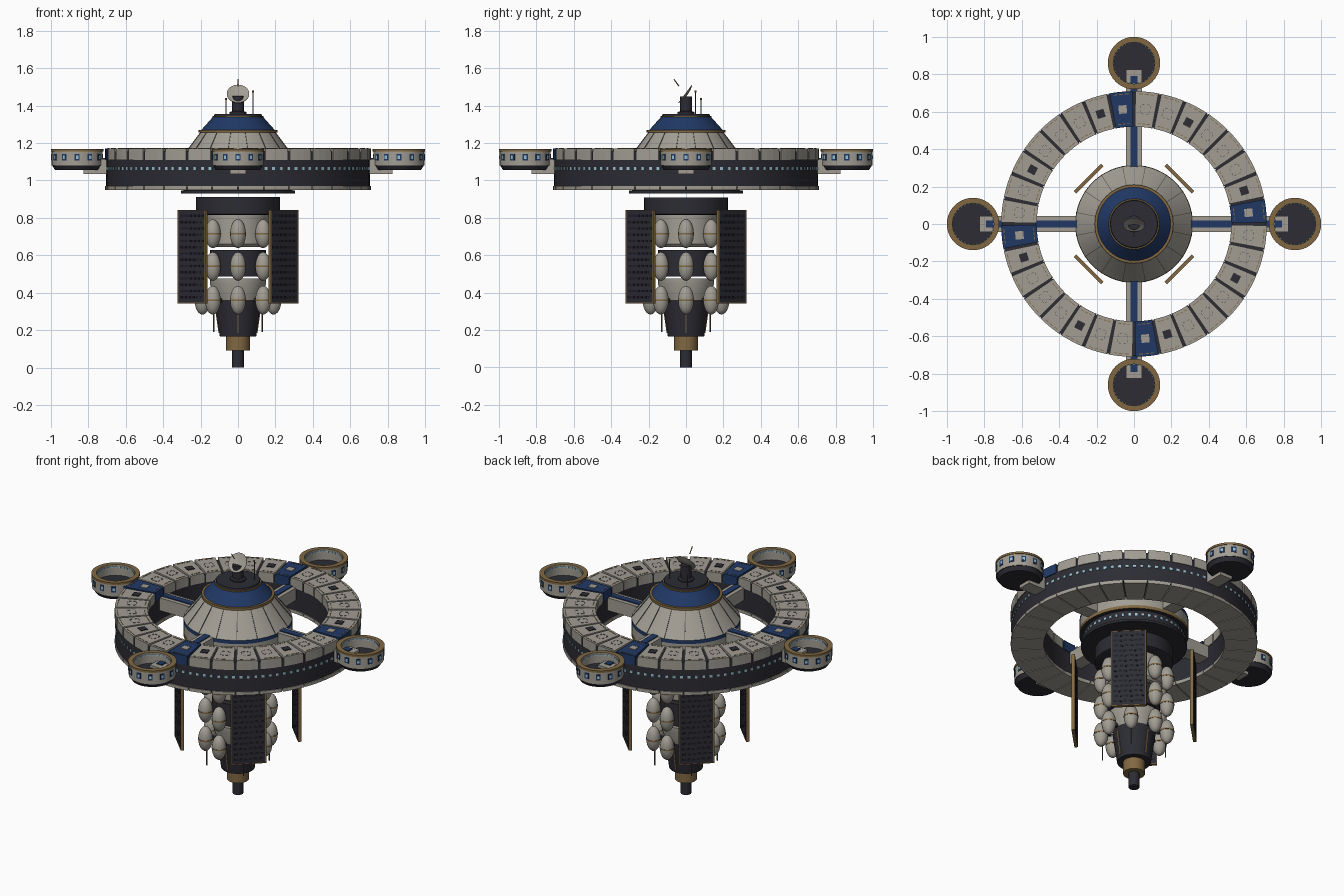
import bpy, bmesh, math
from mathutils import Matrix, Vector

if "Cube" in bpy.data.objects:
    bpy.data.objects.remove(bpy.data.objects["Cube"])

COL = {"light_hull": (0.36, 0.34, 0.295), "dark_hull": (0.025, 0.025, 0.034),
       "blue_paint": (0.015, 0.04, 0.13), "gold_trim": (0.22, 0.14, 0.055),
       "window_glow": (0.32, 0.55, 0.65), "panel_black": (0.012, 0.012, 0.018),
       "seam_grey": (0.12, 0.11, 0.095)}
LIGHT, DARK, BLUE, GOLD, GLOW, BLACK, GREY = range(7)
MATS = []
for name, c in COL.items():
    m = bpy.data.materials.new(name)
    m.diffuse_color = (*c, 1)
    m.use_nodes = True
    m.node_tree.nodes["Principled BSDF"].inputs["Base Color"].default_value = m.diffuse_color
    MATS.append(m)


def finish(bm, name, smooth=False):
    bmesh.ops.recalc_face_normals(bm, faces=bm.faces)
    me = bpy.data.meshes.new(name)
    bm.to_mesh(me)
    bm.free()
    for m in MATS:
        me.materials.append(m)
    ob = bpy.data.objects.new(name, me)
    bpy.context.collection.objects.link(ob)
    if smooth:
        bpy.ops.object.select_all(action='DESELECT')
        ob.select_set(True)
        bpy.context.view_layer.objects.active = ob
        bpy.ops.object.shade_smooth_by_angle(angle=math.radians(30))
    return ob


def lathe(bm, prof, mats, n=48, closed=False, mw=Matrix()):
    """Spin (radius, z) points; mats gives one colour per band; open ends are capped."""
    rings = [[bm.verts.new(mw @ Vector((r * math.cos(2 * math.pi * i / n), r * math.sin(2 * math.pi * i / n), z)))
              for i in range(n)] for r, z in prof]
    bands = len(prof) if closed else len(prof) - 1
    if isinstance(mats, int):
        mats = [mats] * bands
    for k in range(bands):
        a, b = rings[k], rings[(k + 1) % len(prof)]
        for i in range(n):
            j = (i + 1) % n
            bm.faces.new((a[i], a[j], b[j], b[i])).material_index = mats[k]
    if not closed:
        bm.faces.new(rings[0]).material_index = mats[0]
        bm.faces.new(rings[-1]).material_index = mats[-1]


def box(bm, lo, hi, mat, mw=Matrix()):
    v = [bm.verts.new(mw @ Vector((x, y, z))) for x in (lo[0], hi[0]) for y in (lo[1], hi[1]) for z in (lo[2], hi[2])]
    for f in ((0, 1, 3, 2), (4, 6, 7, 5), (0, 4, 5, 1), (2, 3, 7, 6), (0, 2, 6, 4), (1, 5, 7, 3)):
        bm.faces.new([v[i] for i in f]).material_index = mat


def arc_tile(bm, r0, r1, z0, z1, a0, a1, mat, n=3):
    """Curved slab between two angles (degrees)."""
    cs = []
    for i in range(n + 1):
        a = math.radians(a0 + (a1 - a0) * i / n)
        cs.append([bm.verts.new((r * math.cos(a), r * math.sin(a), z))
                   for r, z in ((r0, z0), (r1, z0), (r1, z1), (r0, z1))])
    faces = [cs[0], cs[-1]]
    for p, q in zip(cs, cs[1:]):
        faces += [(p[k], p[(k + 1) % 4], q[(k + 1) % 4], q[k]) for k in range(4)]
    for f in faces:
        bm.faces.new(f).material_index = mat


def rot(deg):
    return Matrix.Rotation(math.radians(deg), 4, 'Z')


def at(x, y, z=0):
    return Matrix.Translation((x, y, z))


# Habitat ring: dark body with windows
bm = bmesh.new()
lathe(bm, [(0.525, 0.965), (0.705, 0.965), (0.705, 1.155), (0.525, 1.155)], DARK, 96, True)
finish(bm, "ring_body", True)
bm = bmesh.new()
for i in range(104):
    box(bm, (0.700, -0.008, 1.056), (0.708, 0.008, 1.071), GLOW, rot((i + 0.5) * 360 / 104))
finish(bm, "ring_windows")

# Ring deck tiles, four of them blue, with hatches and dashed markings
STEP = 360 / 32
tiles, marks = bmesh.new(), bmesh.new()
for i in range(32):
    a, b = i * STEP + 0.6, (i + 1) * STEP - 0.6
    blue = i % 8 == 0
    arc_tile(tiles, 0.52, 0.71, 1.11, 1.17, a, b, BLUE if blue else LIGHT)
    arc_tile(tiles, 0.52, 0.71, 0.95, 0.97, a - 0.35, b + 0.35, LIGHT)
    mw = rot((i + 0.5) * STEP) @ at(0.615, 0, 1.168)
    if blue or i % 4 == 1:
        s = 0.022
        box(marks, (-s, -s, 0), (s, s, 0.006), LIGHT if blue else DARK, mw)
    else:
        for k in range(4):
            for t in (-0.013, 0.013):
                box(marks, (0.024, t - 0.007, 0), (0.027, t + 0.007, 0.004), GREY, mw @ rot(90 * k))
    for r in (0.535, 0.694):
        for c in (0.25, 0.5, 0.75):
            m = a + (b - a) * c
            arc_tile(marks, r, r + 0.004, 1.168, 1.172, m - 0.9, m + 0.9, GOLD, 1)
finish(tiles, "ring_deck_tiles")
finish(marks, "ring_deck_markings")

# Spokes and docking pods on the four axes
for k in range(4):
    R = rot(90 * k)
    bm = bmesh.new()
    box(bm, (0.26, -0.043, 1.035), (0.825, 0.043, 1.115), LIGHT, R)
    box(bm, (0.28, -0.019, 1.114), (0.79, 0.019, 1.121), BLUE, R)
    finish(bm, f"spoke_{k}")
    P = R @ at(0.86, 0)
    bm = bmesh.new()
    lathe(bm, [(0.118, 1.055), (0.133, 1.08), (0.136, 1.08), (0.136, 1.155), (0.14, 1.155), (0.14, 1.168),
               (0.111, 1.168), (0.111, 1.10), (0.105, 1.10)],
          [DARK, DARK, LIGHT, GOLD, GOLD, GOLD, LIGHT, DARK], 40, mw=P)
    finish(bm, f"pod_{k}", True)
    bm = bmesh.new()
    for i in range(12):
        Q = P @ rot(i * 30)
        box(bm, (0.130, -0.014, 1.106), (0.138, 0.014, 1.142), BLUE, Q)
        box(bm, (0.133, -0.007, 1.115), (0.1395, 0.007, 1.133), GLOW, Q)
    for i in range(32):
        box(bm, (0.107, -0.006, 1.15), (0.112, 0.006, 1.158), GLOW, P @ rot(i * 11.25))
    finish(bm, f"pod_windows_{k}")

# Central hub and dome
bm = bmesh.new()
lathe(bm, [(0.22, 0.93), (0.305, 0.93), (0.305, 0.945), (0.29, 0.945), (0.29, 1.01), (0.315, 1.01), (0.315, 1.03),
           (0.313, 1.03), (0.313, 1.09), (0.313, 1.113), (0.267, 1.17), (0.203, 1.255), (0.21, 1.255), (0.21, 1.27),
           (0.196, 1.27), (0.135, 1.338), (0.135, 1.345), (0.128, 1.345), (0.125, 1.356)],
      [DARK] * 5 + [GOLD] * 2 + [LIGHT, BLUE, LIGHT, LIGHT] + [GOLD] * 3 + [BLUE, GOLD, GOLD, DARK], 64)
finish(bm, "hub_dome", True)
bm = bmesh.new()
for i in range(48):
    box(bm, (0.286, -0.007, 0.975), (0.293, 0.007, 0.99), GLOW, rot(i * 7.5))
finish(bm, "hub_windows")
bm = bmesh.new()
L = math.hypot(0.109, 0.14)
tilt = Matrix.Rotation(math.atan2(-0.109, 0.14), 4, 'Y')
for i in range(16):
    box(bm, (-0.003, -0.0018, 0), (0.002, 0.0018, L), GREY, rot(i * 22.5 + 11.25) @ at(0.312, 0, 1.115) @ tilt)
finish(bm, "dome_seams")

# Mast, dish and aerials
bm = bmesh.new()
lathe(bm, [(0.045, 1.35), (0.045, 1.365), (0.031, 1.37), (0.031, 1.45)], DARK, 24)
finish(bm, "mast", True)
D = at(0, 0, 1.46) @ Matrix.Rotation(math.radians(53), 4, 'X')
bm = bmesh.new()
lathe(bm, [(0.004, -0.008), (0.035, -0.005), (0.06, 0.003), (0.06, 0.006), (0.035, -0.001), (0.004, -0.004)],
      LIGHT, 32, mw=D)
finish(bm, "dish", True)
bm = bmesh.new()
lathe(bm, [(0.003, 0), (0.003, 0.046)], GOLD, 8,
      mw=at(0, -0.037, 1.503) @ Matrix.Rotation(math.radians(36), 4, 'X'))
for x, y, top in ((-0.065, 0.08, 1.44), (0.08, 0.05, 1.48)):
    lathe(bm, [(0.003, 1.35), (0.003, top)], GREY, 8, mw=at(x, y))
    lathe(bm, [(0.005, top - 0.01), (0.005, top)], GOLD, 8, mw=at(x, y))
finish(bm, "aerials")

# Lower core: stacked drums, cone, collar and spindle
for name, prof, mat in (
        ("core_collar", [(0.215, 0.815), (0.225, 0.82), (0.225, 0.91)], DARK),
        ("core_upper_drum", [(0.15, 0.645), (0.165, 0.66), (0.165, 0.82)], LIGHT),
        ("core_middle_drum", [(0.15, 0.487), (0.15, 0.627)], DARK),
        ("core_lower_drum", [(0.122, 0.355), (0.15, 0.45), (0.15, 0.475)], LIGHT),
        ("core_cone", [(0.097, 0.165), (0.125, 0.36)], DARK),
        ("core_gold_collar", [(0.063, 0.09), (0.063, 0.168)], GOLD),
        ("core_spindle", [(0.031, 0), (0.031, 0.095)], DARK)):
    bm = bmesh.new()
    lathe(bm, prof, mat, 40)
    finish(bm, name, True)
bm = bmesh.new()
tilt = Matrix.Rotation(math.atan2(0.028, 0.195), 4, 'Y')
for k in range(4):
    box(bm, (-0.003, -0.004, 0.02), (0.004, 0.004, 0.17), GOLD, rot(90 * k) @ at(0.097, 0, 0.165) @ tilt)
    lathe(bm, [(0.004, 0.19), (0.004, 0.33)], GREY, 8, mw=rot(90 * k + 45) @ at(0.182, 0))
finish(bm, "cone_strips_and_rods")

# Storage tanks: three rows of eight, each with a gold band
for row, z in enumerate((0.36, 0.54, 0.715)):
    bm = bmesh.new()
    for i in range(8):
        T = rot(45 * i) @ at(0.19, 0, z)
        bmesh.ops.create_uvsphere(bm, u_segments=20, v_segments=12, radius=1,
                                  matrix=T @ Matrix.Diagonal((0.042, 0.042, 0.077, 1)))
        lathe(bm, [(0.0435, -0.004), (0.0435, 0.004)], GOLD, 20, mw=T)
        box(bm, (-0.06, -0.01, -0.01), (-0.03, 0.01, 0.01), DARK, T)
    finish(bm, f"tank_row_{row}", True)

# Solar panels on the diagonals, with slim gold frames and cell rows
for k in range(4):
    P = rot(90 * k + 45) @ at(0.343, 0)
    bm = bmesh.new()
    box(bm, (-0.0085, -0.099, 0.347), (0.0085, 0.099, 0.839), DARK, P)
    for s in (-1, 1):
        box(bm, (-0.01, s * 0.1 - 0.003, 0.343), (0.01, s * 0.1 + 0.003, 0.843), GOLD, P)
        zc = 0.593 + s * 0.2475
        box(bm, (-0.01, -0.099, zc - 0.0025), (0.01, 0.099, zc + 0.0025), GOLD, P)
        for r in range(14):
            for c in range(6):
                y, z = -0.075 + c * 0.03 + (r % 2 - 0.5) * 0.008, 0.375 + r * 0.0335
                box(bm, (s * 0.0085 - 0.001, y - 0.010, z - 0.006), (s * 0.0085 + 0.001, y + 0.010, z + 0.006), BLACK, P)
    finish(bm, f"solar_panel_{k}")
